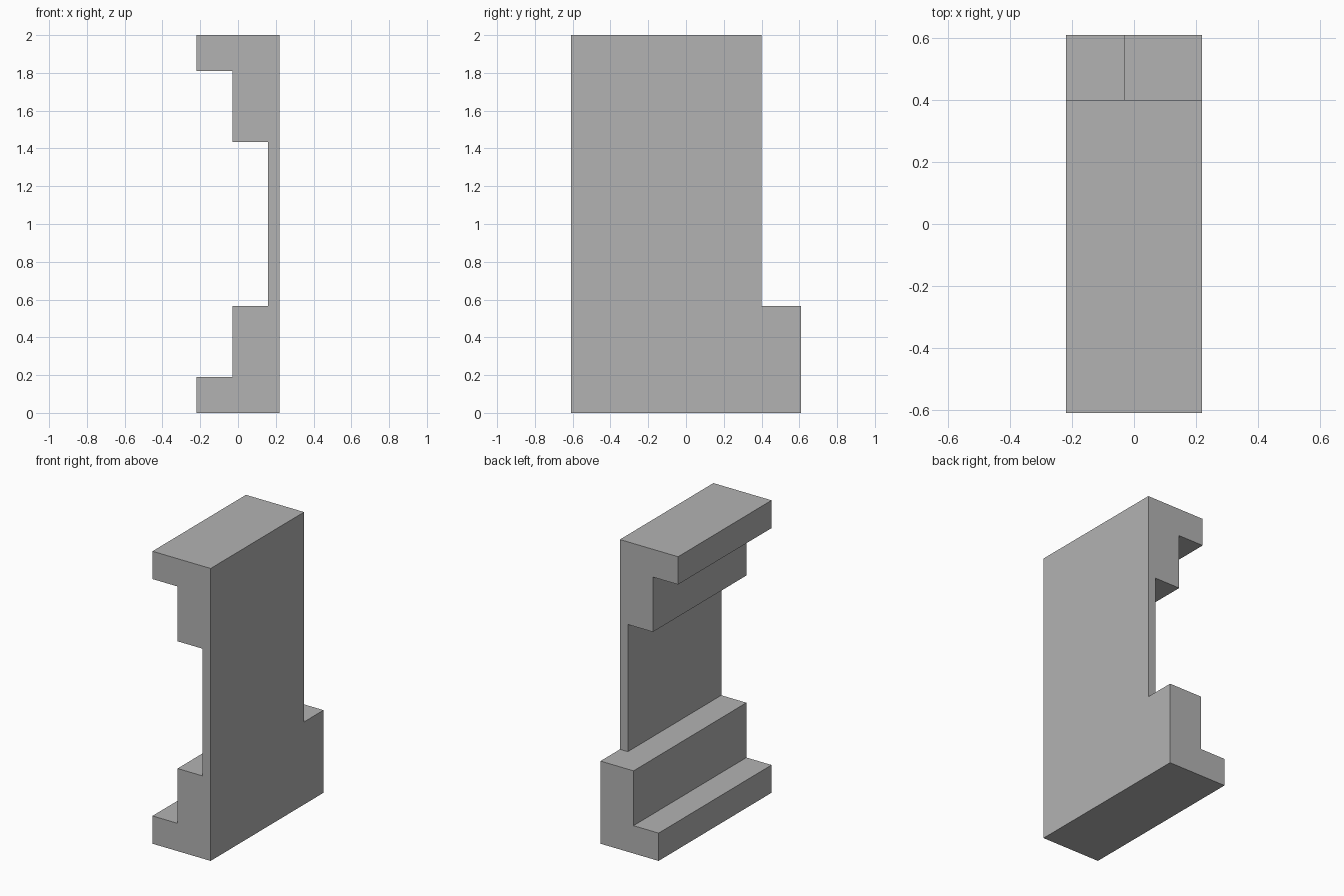
import bpy
import bmesh
from mathutils import Vector

cube = bpy.data.objects.get("Cube")
if cube:
    bpy.data.objects.remove(cube, do_unlink=True)

FRONT, TOP_END, FOOT_END = -0.61, 0.40, 0.61
HEIGHT = 2.0

# Stepped foot section, as (x, z); the head section mirrors it in height
foot = [(0.22, 0), (-0.22, 0), (-0.22, 0.19), (-0.03, 0.19),
        (-0.03, 0.565), (0.16, 0.565), (0.22, 0.565)]
head = [(x, HEIGHT - z) for x, z in foot]
web = [foot[-1], foot[-2], head[-2], head[-1]]

bm = bmesh.new()


def section(points):
    return bm.faces.new([bm.verts.new((x, FRONT, z)) for x, z in points])


def extrude(faces, distance):
    """Extrude faces along y and return the new end faces."""
    result = bmesh.ops.extrude_face_region(bm, geom=faces)["geom"]
    verts = [g for g in result if isinstance(g, bmesh.types.BMVert)]
    bmesh.ops.translate(bm, verts=verts, vec=Vector((0, distance, 0)))
    return [g for g in result if isinstance(g, bmesh.types.BMFace)]


# Front face, joined from the three sections
for points in (foot, web, head):
    section(points)
bmesh.ops.remove_doubles(bm, verts=bm.verts[:], dist=0.0001)
bmesh.ops.recalc_face_normals(bm, faces=bm.faces[:])

# Full-height rail, then the longer foot at the back
ends = extrude(bm.faces[:], TOP_END - FRONT)
foot_end = min(ends, key=lambda f: f.calc_center_median().z)
extrude([foot_end], FOOT_END - TOP_END)
if foot_end.is_valid:
    bm.faces.remove(foot_end)

# Merge coplanar faces
bmesh.ops.recalc_face_normals(bm, faces=bm.faces[:])
bmesh.ops.dissolve_limit(bm, angle_limit=0.01, verts=bm.verts[:], edges=bm.edges[:])
bmesh.ops.recalc_face_normals(bm, faces=bm.faces[:])

mesh = bpy.data.meshes.new("stepped_rail")
bm.to_mesh(mesh)
bm.free()

# Plain grey
grey = bpy.data.materials.new("grey")
grey.use_nodes = True
colour = (0.45, 0.45, 0.45, 1)
grey.diffuse_color = colour
grey.node_tree.nodes["Principled BSDF"].inputs["Base Color"].default_value = colour
mesh.materials.append(grey)

rail = bpy.data.objects.new("stepped_rail", mesh)
bpy.context.collection.objects.link(rail)
